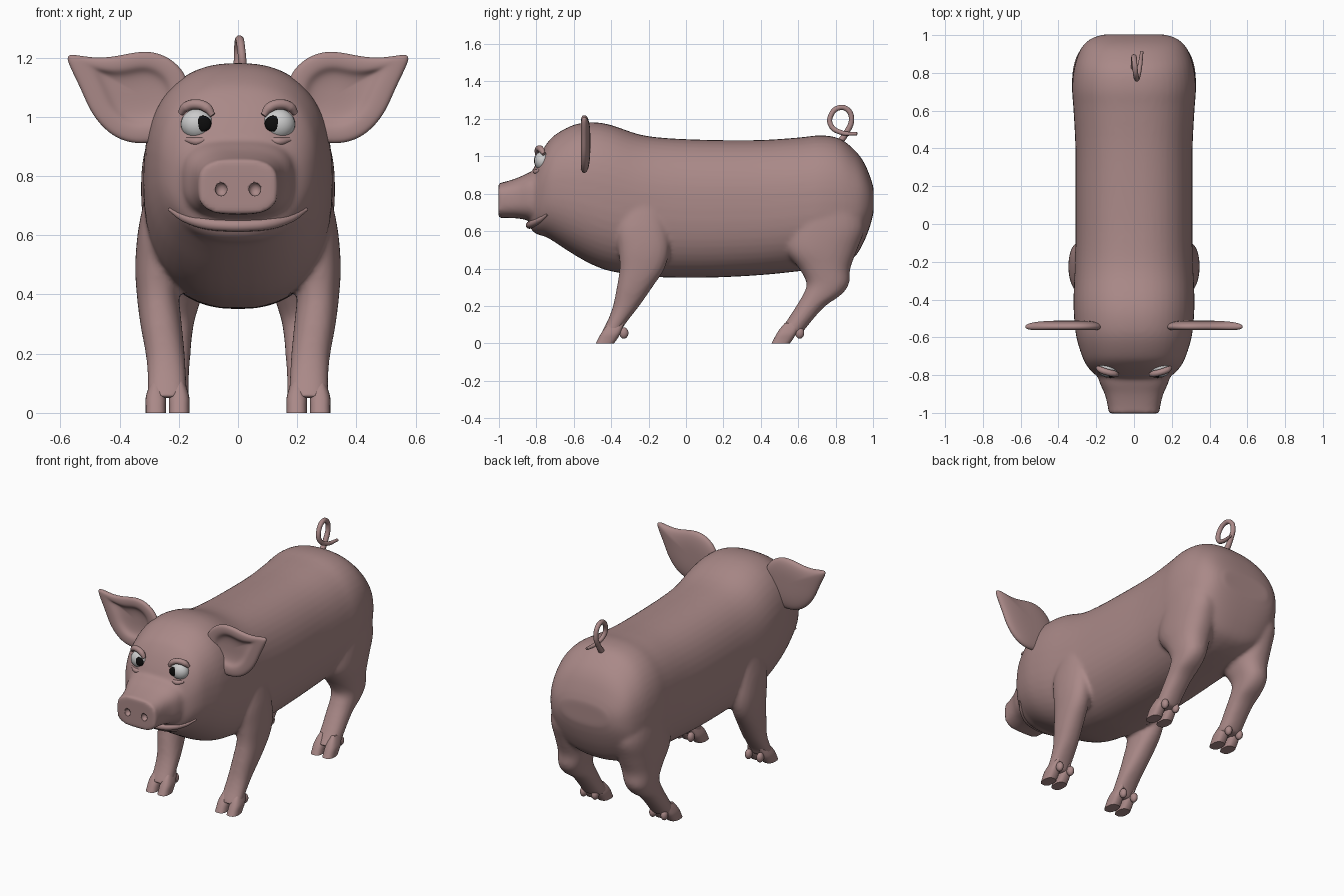
import bpy, bmesh, math
from mathutils import Vector, Matrix

if "Cube" in bpy.data.objects:
    bpy.data.objects.remove(bpy.data.objects["Cube"])


def material(name, rgb):
    m = bpy.data.materials.new(name)
    m.diffuse_color = (*rgb, 1)
    m.use_nodes = True
    m.node_tree.nodes["Principled BSDF"].inputs["Base Color"].default_value = m.diffuse_color
    return m


SKIN = material("skin", (0.40, 0.25, 0.245))
WHITE = material("eye_white", (0.75, 0.76, 0.75))
BLACK = material("pupil_black", (0.004, 0.004, 0.004))


def finish(bm, name, mat):
    bmesh.ops.recalc_face_normals(bm, faces=bm.faces)
    me = bpy.data.meshes.new(name)
    bm.to_mesh(me)
    bm.free()
    me.materials.append(mat)
    me.shade_smooth()
    ob = bpy.data.objects.new(name, me)
    bpy.context.collection.objects.link(ob)
    return ob


def catmull(rows, steps):
    out = []
    for i in range(len(rows) - 1):
        a, b, c, d = (rows[max(0, min(len(rows) - 1, i + k))] for k in (-1, 0, 1, 2))
        for s in range(steps):
            t = s / steps
            out.append([0.5 * (2 * q + (r - p) * t + (2 * p - 5 * q + 4 * r - w) * t * t
                               + (3 * q - p - 3 * r + w) * t ** 3) for p, q, r, w in zip(a, b, c, d)])
    return out + [list(rows[-1])]


def loft(bm, rows, place, power=2.4, n=48, steps=4):
    """Closed superellipse loft; each row is (t, u0, u1, v0, v1)."""
    rings = []
    for t, u0, u1, v0, v1 in catmull(rows, steps):
        ring = []
        for k in range(n):
            a = 2 * math.pi * k / n
            c, s = math.cos(a), math.sin(a)
            u = (u0 + u1) / 2 + (u1 - u0) / 2 * math.copysign(abs(c) ** (2 / power), c)
            v = (v0 + v1) / 2 + (v1 - v0) / 2 * math.copysign(abs(s) ** (2 / power), s)
            ring.append(bm.verts.new(place(t, u, v)))
        rings.append(ring)
    for r0, r1 in zip(rings, rings[1:]):
        for k in range(n):
            bm.faces.new((r0[k], r0[(k + 1) % n], r1[(k + 1) % n], r1[k]))
    bm.faces.new(rings[0])
    bm.faces.new(rings[-1])


def ball(bm, loc, size):
    bmesh.ops.create_uvsphere(bm, u_segments=24, v_segments=16, radius=1,
                              matrix=Matrix.Translation(loc) @ Matrix.Diagonal((*size, 1)))


def tube(name, pts, radius, taper=None):
    cu = bpy.data.curves.new(name, 'CURVE')
    cu.dimensions = '3D'
    cu.bevel_depth, cu.bevel_resolution, cu.use_fill_caps = radius, 4, True
    sp = cu.splines.new('BEZIER')
    sp.bezier_points.add(len(pts) - 1)
    for i, (bp, p) in enumerate(zip(sp.bezier_points, pts)):
        bp.co = p
        bp.handle_left_type = bp.handle_right_type = 'AUTO'
        bp.radius = taper[i] if taper else 1
    cu.materials.append(SKIN)
    bpy.context.collection.objects.link(bpy.data.objects.new(name, cu))


along_y = lambda t, u, v: (u, t, v)

# Body, snout and legs, fused into one smooth skin
bm = bmesh.new()
trunk = [(-.835, .625, .86, .11), (-.82, .60, .92, .17), (-.79, .58, .99, .215), (-.75, .57, 1.06, .25),
         (-.7, .54, 1.115, .275), (-.6, .475, 1.168, .305), (-.5, .42, 1.182, .317), (-.4, .385, 1.167, .32),
         (-.25, .362, 1.117, .315), (-.1, .352, 1.097, .31), (.15, .352, 1.087, .31), (.4, .365, 1.087, .31),
         (.6, .385, 1.10, .32), (.72, .40, 1.112, .328), (.82, .42, 1.095, .318), (.9, .46, 1.035, .295),
         (.95, .54, .97, .265), (.985, .63, .89, .22), (1.003, .7, .83, .16)]
loft(bm, [(y, -w, w, a, b) for y, a, b, w in trunk], along_y)
snout = [(-1.003, .668, .857, .136), (-.97, .67, .863, .138), (-.9, .668, .885, .155),
         (-.82, .655, .92, .188), (-.7, .65, .95, .2)]
loft(bm, [(y, -w, w, a, b) for y, a, b, w in snout], along_y, 2.9)
front_leg = [(.05, -.455, -.35, .17, .307), (.08, -.44, -.34, .172, .306), (.13, -.415, -.305, .175, .306),
             (.2, -.39, -.25, .18, .312), (.3, -.37, -.18, .19, .33), (.4, -.355, -.115, .2, .342),
             (.5, -.36, -.09, .2, .347), (.62, -.37, -.1, .2, .337), (.75, -.33, -.13, .2, .31)]
back_leg = [(.05, .485, .615, .165, .302), (.08, .51, .64, .165, .3), (.13, .545, .68, .165, .3),
            (.2, .59, .745, .16, .3), (.26, .625, .83, .155, .305), (.32, .645, .872, .145, .31),
            (.4, .605, .878, .12, .317), (.5, .53, .915, .1, .327), (.62, .54, .955, .1, .327),
            (.75, .58, .93, .1, .315)]
for side in (-1, 1):
    for rows in (front_leg, back_leg):
        loft(bm, [(z, x0, x1, y0, y1) for z, y0, y1, x0, x1 in rows],
             lambda t, u, v: (side * u, v, t), 2.3)
body = finish(bm, "body", SKIN)
mod = body.modifiers.new("fuse", 'REMESH')
mod.mode, mod.voxel_size, mod.use_smooth_shade = 'VOXEL', 0.0115, True
mod = body.modifiers.new("soften", 'SMOOTH')
mod.factor, mod.iterations = 0.5, 8

# Nostril hollows
bm = bmesh.new()
for side in (-1, 1):
    ball(bm, (side * .057, -1.0, .755), (.02, .02, .022))
cutter = finish(bm, "nostril_cutter", SKIN)
cutter.hide_render = True
cutter.hide_viewport = True
mod = body.modifiers.new("nostrils", 'BOOLEAN')
mod.operation, mod.object = 'DIFFERENCE', cutter

# Cloven hooves and dewclaws
for side in (-1, 1):
    for name, dy in (("front_hoof", 0), ("back_hoof", .94)):
        bm = bmesh.new()
        for x0, x1 in ((.164, .233), (.243, .312)):
            rows = [(0, x0, x1, -.482, -.385), (.02, x0, x1, -.472, -.37), (.05, x0, x1, -.456, -.352),
                    (.08, x0 + .008, x1 - .008, -.436, -.34), (.11, x0 + .02, x1 - .02, -.41, -.33)]
            loft(bm, rows, lambda t, u, v: (side * u, v + dy, t), 2.6, 24)
            ball(bm, (side * (x0 + x1) / 2, -.332 + dy, .055), (.02, .024, .03))
        hoof = finish(bm, name, SKIN)
        bpy.context.view_layer.objects.active = hoof
        hoof.select_set(True)
        bpy.ops.object.shade_smooth_by_angle(angle=math.radians(50))
        hoof.select_set(False)

# Ears: a thin leaf with a hollow front
outline = [(.16, 1.12), (.2, 1.18), (.26, 1.218), (.33, 1.226), (.42, 1.203), (.5, 1.2), (.578, 1.218),
           (.585, 1.195), (.535, 1.10), (.5, 1.01), (.44, .942), (.38, .912), (.31, .904), (.2, .93), (.15, 1.0)]
layers = [(.5, -.512), (.85, -.52), (1, -.536), (.98, -.556), (.85, -.562), (.62, -.56), (.52, -.54), (.25, -.534)]
for side in (-1, 1):
    bm = bmesh.new()
    rings = []
    for k, y in layers:
        rings.append([bm.verts.new((side * (.33 + (x - .33) * k), y, 1.075 + (z - 1.075) * k)) for x, z in outline])
    n = len(outline)
    for a, b in zip(rings, rings[1:]):
        for i in range(n):
            bm.faces.new((a[i], a[(i + 1) % n], b[(i + 1) % n], b[i]))
    for ring, y in ((rings[0], -.511), (rings[-1], -.533)):
        mid = bm.verts.new((side * .33, y, 1.075))
        for i in range(n):
            bm.faces.new((ring[i], ring[(i + 1) % n], mid))
    finish(bm, "ear", SKIN).modifiers.new("round", 'SUBSURF').levels = 2

# Eyes, pupils and eyelids
for side in (-1, 1):
    bm = bmesh.new()
    ball(bm, (side * .137, -.765, .975), (.056, .046, .052))
    finish(bm, "eyeball", WHITE)
    bm = bmesh.new()
    ball(bm, (side * .118, -.801, .977), (.028, .012, .027))
    finish(bm, "pupil", BLACK)
    upper = [(.086, -.797, 1.005), (.105, -.793, 1.03), (.14, -.785, 1.042), (.176, -.772, 1.033), (.194, -.76, 1.012)]
    lower = [(.1, -.797, .926), (.138, -.802, .917), (.176, -.782, .923)]
    tube("upper_eyelid", [(side * x, y, z) for x, y, z in upper], .017, (.6, 1, 1, 1, .6))
    tube("lower_eyelid", [(side * x, y, z) for x, y, z in lower], .014, (.6, 1, .6))

# Lower lip
half = [(.06, -.832, .634), (.12, -.815, .642), (.18, -.782, .66), (.232, -.742, .688)]
lip = [(-x, y, z) for x, y, z in half[::-1]] + half
tube("lower_lip", lip, .02, (.3, .8, 1, 1, 1, 1, .8, .3))

# Curly tail
tail = [(0, .81, 1.06), (0, .86, 1.13), (0, .885, 1.2), (.002, .865, 1.248), (.006, .82, 1.26), (.012, .775, 1.22),
        (.018, .775, 1.165), (.03, .83, 1.127), (.042, .915, 1.12)]
tube("tail", tail, .014, (1.3, 1.1, 1, 1, 1, 1, 1, .9, .6))
